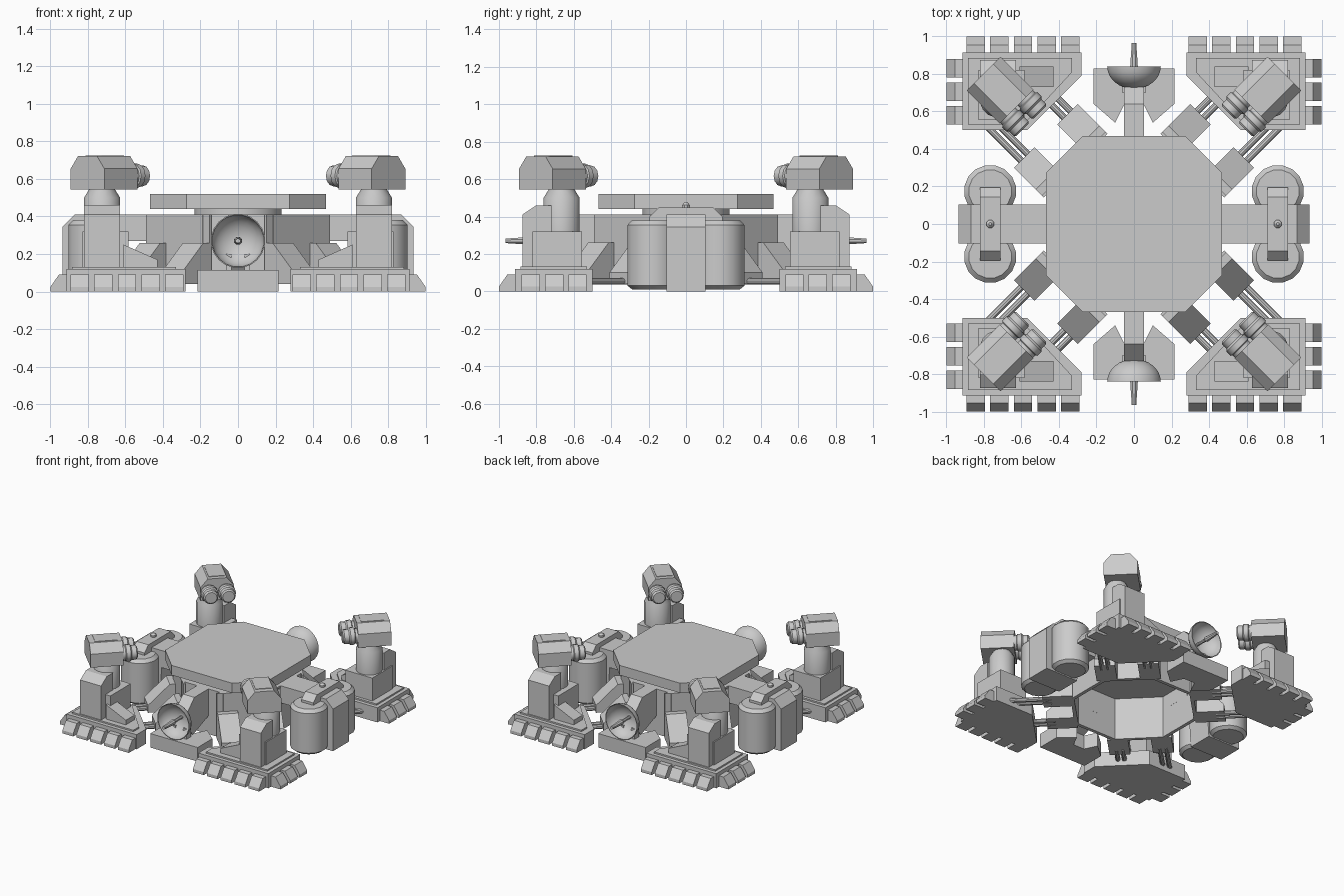
import bpy, bmesh, math
from mathutils import Vector

if "Cube" in bpy.data.objects:
    bpy.data.objects.remove(bpy.data.objects["Cube"])

X, Y, Z = Vector((1, 0, 0)), Vector((0, 1, 0)), Vector((0, 0, 1))
D = (X + Y).normalized()      # outward along the diagonal
L = (Y - X).normalized()      # sideways across the diagonal


def finish(name, bm, mirror="", smooth=False):
    bmesh.ops.recalc_face_normals(bm, faces=bm.faces)
    me = bpy.data.meshes.new(name)
    bm.to_mesh(me)
    bm.free()
    ob = bpy.data.objects.new(name, me)
    bpy.context.collection.objects.link(ob)
    if smooth:
        bpy.ops.object.select_all(action='DESELECT')
        bpy.context.view_layer.objects.active = ob
        ob.select_set(True)
        bpy.ops.object.shade_smooth_by_angle(angle=math.radians(35))
    if mirror:
        m = ob.modifiers.new("mirror", 'MIRROR')
        m.use_axis = ('x' in mirror, 'y' in mirror, False)
        m.use_mirror_merge = False
    return ob


def prism(name, pts, a, b, axes=(X, Y, Z), mirror=""):
    """Polygon in the first two axes, extruded from a to b along the third."""
    u, v, w = axes
    bm = bmesh.new()
    lo = [bm.verts.new(u * p + v * q + w * a) for p, q in pts]
    hi = [bm.verts.new(u * p + v * q + w * b) for p, q in pts]
    bm.faces.new(lo)
    bm.faces.new(hi)
    n = len(pts)
    for i in range(n):
        bm.faces.new((lo[i], lo[(i + 1) % n], hi[(i + 1) % n], hi[i]))
    return finish(name, bm, mirror)


def box(name, x0, x1, y0, y1, z0, z1, mirror=""):
    return prism(name, [(x0, y0), (x1, y0), (x1, y1), (x0, y1)], z0, z1, mirror=mirror)


def lathe(name, profile, at, axis, n=16, mirror="", smooth=True):
    """Solid of revolution; profile is (radius, distance along axis)."""
    rot = Z.rotation_difference(axis).to_matrix()
    bm = bmesh.new()
    rings = []
    for r, h in profile:
        rings.append([bm.verts.new(Vector(at) + rot @ Vector((r * math.cos(2 * math.pi * (i + .5) / n),
                      r * math.sin(2 * math.pi * (i + .5) / n), h))) for i in range(n)])
    for p, q in zip(rings, rings[1:]):
        for i in range(n):
            bm.faces.new((p[i], p[(i + 1) % n], q[(i + 1) % n], q[i]))
    bm.faces.new(rings[0])
    bm.faces.new(rings[-1])
    return finish(name, bm, mirror, smooth)


def octagon(a, c):
    return [(a, -c), (a, c), (c, a), (-c, a), (-a, c), (-a, -c), (-c, -a), (c, -a)]


# hub: an octagonal shell open underneath, closed by a lid
hub = [Vector(p) for p in octagon(.458, .19)]
for i in range(8):
    p, q = hub[i], hub[(i + 1) % 8]
    prism(f"hub_wall_{i}", [p, q, q * .94, p * .94], .04, .41)
prism("hub_lid", octagon(.45, .186), .385, .41)
lathe("deck_ring", [(.235, .40), (.235, .45)], (0, 0, 0), Z, 24)
prism("top_deck", octagon(.468, .275), .44, .52)

# sloped diagonal braces and the rods that tie them to the feet
for k, s in enumerate((-1, 1)):
    prism(f"brace_{k}", [(.44, .04), (.665, .04), (.665, .10), (.50, .26), (.455, .26), (.455, .41), (.44, .41)],
          s * .085, s * .24, (D, Z, L), "xy")
    for j, off in enumerate((.138, .186)):
        lathe(f"tie_rod_{k}_{j}", [(.018, .6), (.018, .93)], L * s * off + Z * .053, D, 10, "xy")

# corner feet
pad = [(.28, .915), (.28, .79), (.57, .5), (.915, .5), (.915, .915)]
prism("foot_pad", pad, 0, .12, mirror="xy")
prism("foot_panel", [(.33, .885), (.33, .81), (.59, .53), (.885, .53), (.885, .885)], .11, .132, mirror="xy")
toe = [(.9, 0), (1, 0), (1, .025), (.955, .09), (.9, .09)]
for i in range(5):
    c = .34 + i * .126
    prism(f"toe_long_{i}", toe, c - .049, c + .049, (Y, Z, X), "xy")
for i in range(3):
    c = .58 + i * .125
    prism(f"toe_side_{i}", toe, c - .049, c + .049, (X, Z, Y), "xy")
prism("foot_ramp", [(.43, .12), (.43, .17), (.61, .25), (.61, .12)], .73, .84, (X, Z, Y), "xy")

# turret pedestal, neck and twin-barrel head
box("turret_base", .585, .83, .555, .82, .12, .32, "xy")
prism("turret_back_slab", [(.72, .12), (.875, .12), (.875, .41), (.80, .46), (.72, .46)],
      .63, .82, (Y, Z, X), "xy")
lathe("turret_neck", [(.098, .30), (.098, .50), (.07, .545), (.07, .56)], (.725, .665, 0), Z, 16, "xy")
prism("turret_head", [(-.127, .545), (.127, .545), (.127, .655), (.072, .722), (-.072, .722), (-.127, .655)],
      .885, 1.135, (L, Z, D), "xy")
prism("turret_head_cover", [(-.06, .70), (.06, .70), (.06, .726), (-.06, .726)], .92, 1.09, (L, Z, D), "xy")
for k, s in enumerate((-1, 1)):
    lathe(f"barrel_{k}", [(.045, .775), (.056, .785), (.056, .82), (.066, .83), (.066, .862), (.058, .868), (.058, .93)],
          L * s * .066 + Z * .617, D, 12, "xy")

# side tanks: a pair of drums on a carrying arm
for k, s in enumerate((-1, 1)):
    lathe(f"side_drum_{k}", [(.115, .01), (.14, .03), (.14, .355), (.115, .38)], (.767, s * .175, 0), Z, 16, "x")
box("drum_link", .66, .874, -.13, .13, .04, .36, "x")
prism("tank_arm", [(.43, .27), (.62, .27), (.64, 0), (.935, 0), (.935, .345), (.87, .41), (.43, .41)],
      -.104, .104, (X, Z, Y), "x")
prism("tank_cap", [(-.195, .36), (.195, .36), (.195, .40), (.145, .448), (-.145, .448), (-.195, .40)],
      .712, .82, (Y, Z, X), "x")
lathe("tank_sensor", [(.022, .44), (.022, .462), (.008, .477)], (.767, 0, 0), Z, 8, "x")

# front and rear dish stations
prism("dish_base", [(-.215, .83), (-.215, .64), (-.1, .54), (-.05, .64), (.05, .64), (.1, .54), (.215, .64), (.215, .83)],
      0, .115, mirror="y")
prism("dish_arm", [(.43, .20), (.43, .41), (.64, .41), (.73, .32), (.73, .20), (.66, .11)],
      -.052, .052, (Y, Z, X), "y")
for k, s in enumerate((-1, 1)):
    box(f"dish_leg_{k}", s * .05 - .015, s * .05 + .015, .70, .76, .10, .20, "y")
outer = [(.145 * math.sin(t), .84 - .12 * math.cos(t)) for t in [.1 + (math.pi / 2 - .1) * i / 6 for i in range(7)]]
inner = [(r * .96, .84 - (.84 - h) * .94) for r, h in reversed(outer)]
lathe("dish", outer + inner, (0, 0, .27), Y, 20, "y")
lathe("dish_antenna", [(.012, .72), (.014, .83), (.022, .84), (.020, .87), (.013, .965)], (0, 0, .27), Y, 8, "y")
